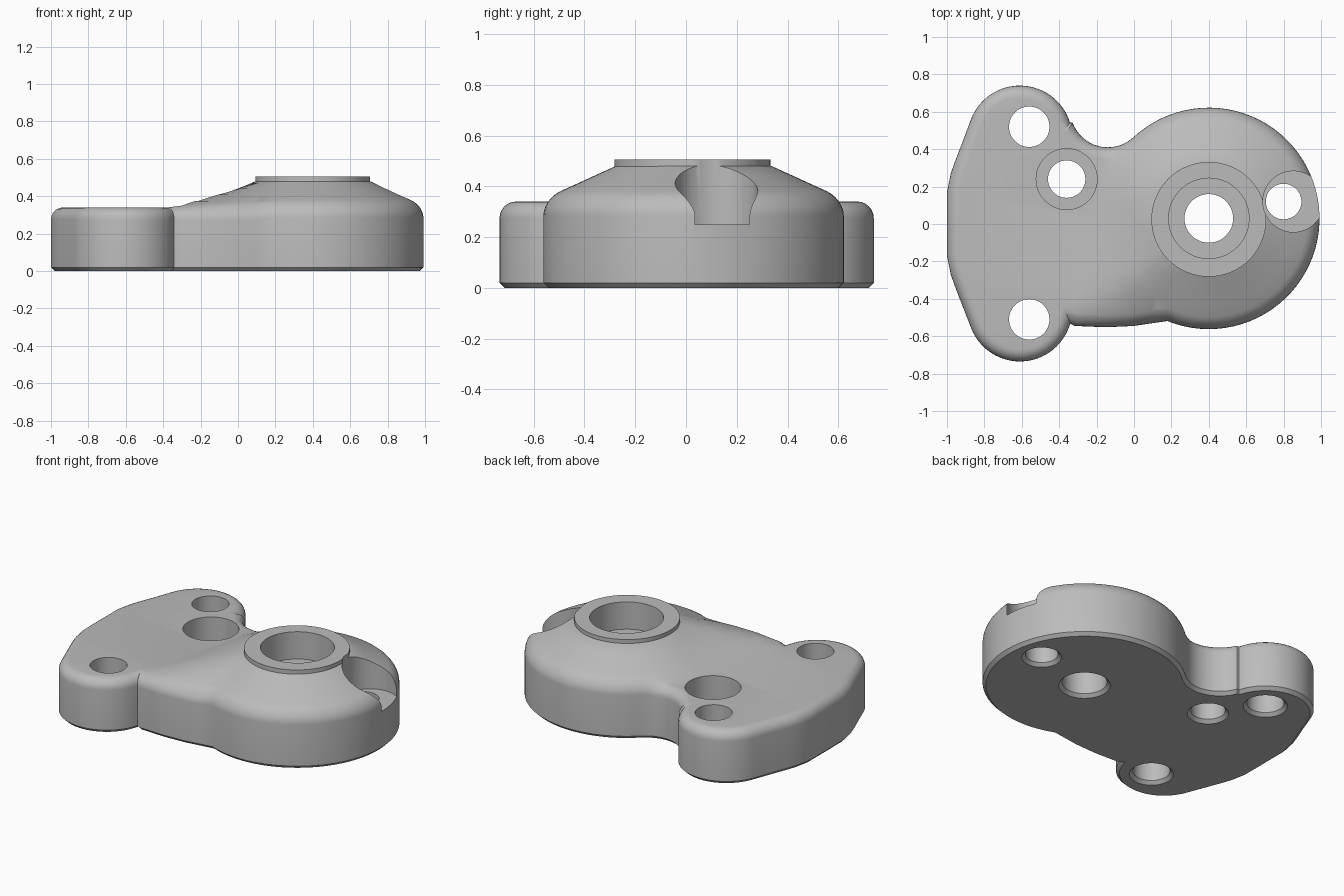
import bpy, bmesh
from math import sin, cos, pi, radians, degrees, atan2, hypot, sqrt
from mathutils import Vector
from mathutils.geometry import delaunay_2d_cdt

cube = bpy.data.objects.get("Cube")
if cube:
    bpy.data.objects.remove(cube)

CENTRE = Vector((0.4, 0.03))
DECK, CONE_TOP, BOSS_R, BASE_R = 0.34, 0.48, 0.307, 0.614
ROUND = 0.065

grey = bpy.data.materials.new("cast_grey")
grey.use_nodes = True
grey.diffuse_color = (0.5, 0.5, 0.5, 1)
grey.node_tree.nodes["Principled BSDF"].inputs["Base Color"].default_value = (0.5, 0.5, 0.5, 1)


def arc(cx, cy, r, a0, a1, n):
    steps = [radians(a0 + (a1 - a0) * i / n) for i in range(n + 1)]
    return [Vector((cx + r * cos(a), cy + r * sin(a))) for a in steps]


def make_object(name, bm):
    bmesh.ops.recalc_face_normals(bm, faces=bm.faces)
    mesh = bpy.data.meshes.new(name)
    bm.to_mesh(mesh)
    bm.free()
    mesh.materials.append(grey)
    obj = bpy.data.objects.new(name, mesh)
    bpy.context.collection.objects.link(obj)
    return obj


def lathe(name, x, y, profile, n=48):
    """Closed solid of revolution from (radius, height) pairs, bottom to top."""
    bm = bmesh.new()
    rings = [[bm.verts.new((p.x, p.y, z)) for p in arc(x, y, r, 0, 360, n)[:-1]]
             for r, z in profile]
    for a, b in zip(rings, rings[1:]):
        for i in range(n):
            j = (i + 1) % n
            bm.faces.new((a[i], a[j], b[j], b[i]))
    bm.faces.new(rings[0])
    bm.faces.new(rings[-1])
    return make_object(name, bm)


def slope_foot(deg):
    """Radius at which the sloped top meets the flat deck, by direction."""
    def to_line(d):
        a = radians(d)
        return 0.627 / (0.24 * sin(a) - cos(a))
    if 160 < deg <= 215:
        return max(BASE_R, to_line(deg))
    if 215 < deg < 242:
        t = (deg - 215) / 27
        return to_line(215) * (1 - t) + BASE_R * t
    return BASE_R


def height(p):
    d = p - CENTRE
    foot = slope_foot(degrees(atan2(d.y, d.x)) % 360)
    t = (d.length - BOSS_R) / (foot - BOSS_R)
    return CONE_TOP - (CONE_TOP - DECK) * min(max(t, 0), 1)


# Plan outline, counter-clockwise
left_side = [Vector(p) for p in ((-0.92, 0.43), (-0.955, 0.34), (-0.98, 0.27), (-1, 0.17))]
outline = (arc(0.4, 0.03, 0.592, -112, 133, 56)
           + arc(-0.14, 0.61, 0.2, 311, 200, 16)
           + arc(-0.61, 0.46, 0.28, 17, 160, 24)
           + left_side
           + [Vector((p.x, -p.y)) for p in reversed(left_side)]
           + arc(-0.61, -0.455, 0.28, 200, 344, 24)
           + [Vector(p) for p in ((-0.318, -0.545), (-0.15, -0.552), (0.0, -0.545), (0.1, -0.53))])
N = len(outline)


def inset(dist):
    pts = []
    for i, p in enumerate(outline):
        a = (p - outline[i - 1]).normalized()
        b = (outline[(i + 1) % N] - p).normalized()
        na, nb = Vector((-a.y, a.x)), Vector((-b.y, b.x))
        pts.append(p + (na + nb) * dist / (1 + na.dot(nb)))
    return pts


# Body: chamfered foot, upright wall, rounded rim, sloped top
bm = bmesh.new()
rings = [[bm.verts.new((p.x, p.y, 0)) for p in inset(0.02)],
         [bm.verts.new((p.x, p.y, 0.02)) for p in outline]]
for k in range(7):
    a = k / 6 * pi / 2
    rings.append([bm.verts.new((p.x, p.y, height(p) - ROUND * (1 - sin(a))))
                  for p in inset(ROUND * (1 - cos(a)))])
for a, b in zip(rings, rings[1:]):
    for i in range(N):
        j = (i + 1) % N
        bm.faces.new((a[i], a[j], b[j], b[i]))
bm.faces.new(rings[0])

rim = inset(ROUND)
points = list(rim)
for t in (0, 0.25, 0.5, 0.75, 1):
    for k in range(72):
        a = radians(k * 5)
        r = BOSS_R + (slope_foot(k * 5) - BOSS_R) * t
        p = CENTRE + Vector((cos(a), sin(a))) * r
        if min((p - q).length for q in rim) > 0.025:
            points.append(p)
verts, _, faces, origin, _, _ = delaunay_2d_cdt(points, [], [list(range(N))], 1, 1e-6)
top = {}
for i, p in enumerate(verts):
    source = [s for s in origin[i] if s < N]
    top[i] = rings[-1][source[0]] if source else bm.verts.new((p.x, p.y, height(p)))
for f in faces:
    bm.faces.new([top[i] for i in f])
bmesh.ops.delete(bm, geom=[v for v in bm.verts if not v.link_faces], context='VERTS')
body = make_object("mounting_body", bm)


def combine(tool, operation):
    mod = body.modifiers.new(tool.name, 'BOOLEAN')
    mod.operation, mod.solver, mod.object = operation, 'EXACT', tool
    bpy.context.view_layer.objects.active = body
    bpy.ops.object.modifier_apply(modifier=mod.name)
    bpy.data.objects.remove(tool)


def bore(name, x, y, r, wide=None, floor=None):
    """Through hole, chamfered below, with an optional wider pocket above."""
    profile = [(r + 0.04, -0.02), (r, 0.02)]
    profile += [(r, floor), (wide, floor), (wide, 0.7)] if wide else [(r, 0.7)]
    combine(lathe(name, x, y, profile), 'DIFFERENCE')


# Raised boss, then all holes
combine(lathe("boss", CENTRE.x, 0.025, [(BOSS_R, 0.3), (BOSS_R, 0.505)], 64), 'UNION')
bore("shaft_bore", 0.4, 0.03, 0.13, 0.215, 0.33)
bore("pocket_bore", -0.36, 0.24, 0.1, 0.163, 0.13)
bore("upper_bolt_hole", -0.56, 0.52, 0.108)
bore("lower_bolt_hole", -0.56, -0.51, 0.108)
bore("side_bolt_hole", 0.8, 0.12, 0.095)
combine(lathe("side_pocket", 0.852, 0.12, [(0.163, 0.25), (0.163, 0.7)]), 'DIFFERENCE')

# Smooth curved walls, crisp edges
bpy.ops.object.select_all(action='DESELECT')
body.select_set(True)
bpy.context.view_layer.objects.active = body
bpy.ops.object.shade_smooth_by_angle(angle=radians(28))
